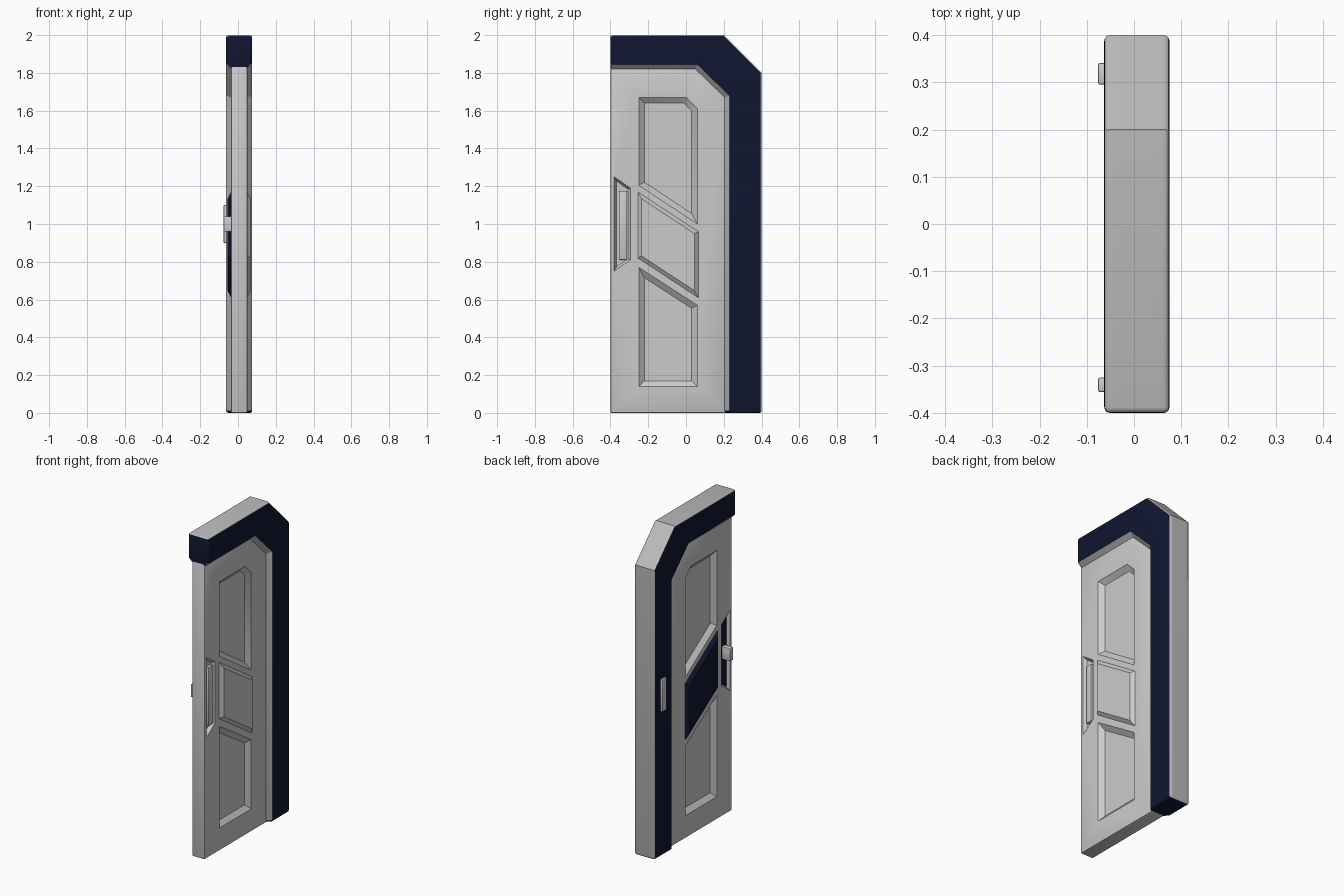
import bpy, bmesh, math
from mathutils import Vector

if "Cube" in bpy.data.objects:
    bpy.data.objects.remove(bpy.data.objects["Cube"])

CX = 0.006            # mid-plane of the door thickness
FACE, FRAME = 0.043, 0.069   # half thickness of panel and frame

navy = bpy.data.materials.new("navy")
navy.diffuse_color = (0.005, 0.008, 0.03, 1)
navy.use_nodes = True
navy.node_tree.nodes["Principled BSDF"].inputs["Base Color"].default_value = navy.diffuse_color
grey = bpy.data.materials.new("grey")
grey.diffuse_color = (0.5, 0.5, 0.5, 1)
grey.use_nodes = True
grey.node_tree.nodes["Principled BSDF"].inputs["Base Color"].default_value = grey.diffuse_color


def inset(pts, d):
    """Shrink a counter-clockwise convex (y, z) outline by d."""
    out, n = [], len(pts)
    for i in range(n):
        p, a, b = (Vector(pts[j % n]) for j in (i, i - 1, i + 1))
        u, v = (p - a).normalized(), (b - p).normalized()
        n1, n2 = Vector((-u.y, u.x)), Vector((-v.y, v.x))
        out.append(tuple(p + (n1 + n2) * d / (1 + n1.dot(n2))))
    return out


def loft(name, layers, bevel=0.0, segs=2, mats=(), angle=30):
    """Solid through (x, outline) layers; square edges are bevelled."""
    bm = bmesh.new()
    rings = [[bm.verts.new((x, y, z)) for y, z in pts] for x, pts in layers]
    for a, b in zip(rings, rings[1:]):
        for i in range(len(a)):
            j = (i + 1) % len(a)
            bm.faces.new((a[i], a[j], b[j], b[i]))
    bm.faces.new(rings[0])
    bm.faces.new(rings[-1])
    bmesh.ops.recalc_face_normals(bm, faces=bm.faces)
    if bevel:
        edges = [e for e in bm.edges if e.calc_face_angle(0) > math.radians(55)]
        bmesh.ops.bevel(bm, geom=edges, offset=bevel, segments=segs,
                        profile=0.5, affect='EDGES', clamp_overlap=True)
    me = bpy.data.meshes.new(name)
    bm.to_mesh(me)
    bm.free()
    ob = bpy.data.objects.new(name, me)
    bpy.context.collection.objects.link(ob)
    for m in mats:
        me.materials.append(m)
    smooth(ob, angle)
    return ob


def smooth(ob, angle=30):
    bpy.ops.object.select_all(action='DESELECT')
    ob.select_set(True)
    bpy.context.view_layer.objects.active = ob
    bpy.ops.object.shade_smooth_by_angle(angle=math.radians(angle))


def rect(y0, y1, z0, z1):
    return [(y0, z0), (y1, z0), (y1, z1), (y0, z1)]


def carve(target, side, pts, depth, slope):
    """Cut a pocket with sloping walls into one face of the panel."""
    grow = slope / depth * 0.01
    cutter = loft("pocket_cutter", [(CX + side * (FACE + 0.01), inset(pts, -grow)),
                                    (CX + side * (FACE - depth), inset(pts, slope))])
    cutter.hide_render = True
    mod = target.modifiers.new("pocket", 'BOOLEAN')
    mod.operation, mod.solver, mod.object = 'DIFFERENCE', 'EXACT', cutter
    bpy.context.view_layer.objects.active = target
    bpy.ops.object.modifier_apply(modifier=mod.name)
    bpy.data.objects.remove(cutter)


# Frame: top beam and post with sloping inner edge
outer = [(-0.4, 2.0), (0.2, 2.0), (0.4, 1.8), (0.4, 0.0)]
wide = outer + [(0.23, 0.0), (0.23, 1.68), (0.06, 1.845), (-0.4, 1.845)]
narrow = outer + [(0.205, 0.0), (0.205, 1.67), (0.05, 1.82), (-0.4, 1.82)]
frame = loft("door_frame", [(CX - FRAME, wide), (CX - FACE, narrow),
                            (CX + FACE, narrow), (CX + FRAME, wide)],
             0.012, 3, (grey, navy))
for f in frame.data.polygons:
    n, c = f.normal, f.center
    end = c.y < -0.388 and abs(n.z) < 0.3
    foot = c.z < 0.012 and n.y < 0.3
    f.material_index = int(abs(n.x) > 0.9 or end or foot)

# Door panel
panel_pts = [(-0.4, 0), (0.22, 0), (0.22, 1.69), (0.06, 1.84), (-0.4, 1.84)]
panel = loft("door_panel", [(CX - FACE, panel_pts), (CX + FACE, panel_pts)], 0.006)

upper = [(-0.25, 1.205), (0.06, 1.0), (0.06, 1.61), (0.0, 1.67), (-0.25, 1.67)]
lower = [(-0.25, 0.14), (0.06, 0.14), (0.06, 0.57), (-0.25, 0.77)]
grip = [(-0.38, 0.75), (-0.295, 0.81), (-0.295, 1.19), (-0.38, 1.25)]
plate = [(-0.255, 0.82), (0.065, 0.61), (0.065, 0.96), (-0.255, 1.17)]

for side, label in ((-1, "left"), (1, "right")):
    # Recessed fields and grip pocket
    carve(panel, side, upper, 0.025, 0.03)
    carve(panel, side, lower, 0.025, 0.03)
    carve(panel, side, grip, 0.02, 0.012)
    # Raised slanted plate
    loft("slanted_plate_" + label,
         [(CX + side * (FACE - 0.03), plate), (CX + side * FACE, plate),
          (CX + side * (FACE + 0.018), inset(plate, 0.02))],
         mats=(navy,) if side < 0 else ())
smooth(panel)

# Grip bar on the right, dark pocket lining on the left
bar = rect(-0.355, -0.312, 0.81, 1.175)
loft("grip_bar", [(CX + FACE - 0.025, bar), (CX + FACE - 0.002, bar)], 0.004)
lining = inset(grip, 0.012)
loft("grip_lining", [(CX - FACE + 0.025, lining), (CX - FACE + 0.017, lining)],
     mats=(navy,))

# Handle on the post and latch knob in the left pocket
for name, pts, x1 in (("post_handle", rect(0.295, 0.341, 0.9, 1.1), -0.05),
                      ("latch_knob", rect(-0.356, -0.325, 0.96, 1.04), -0.015)):
    loft(name, [(-0.076, pts), (x1, pts)], 0.004)
